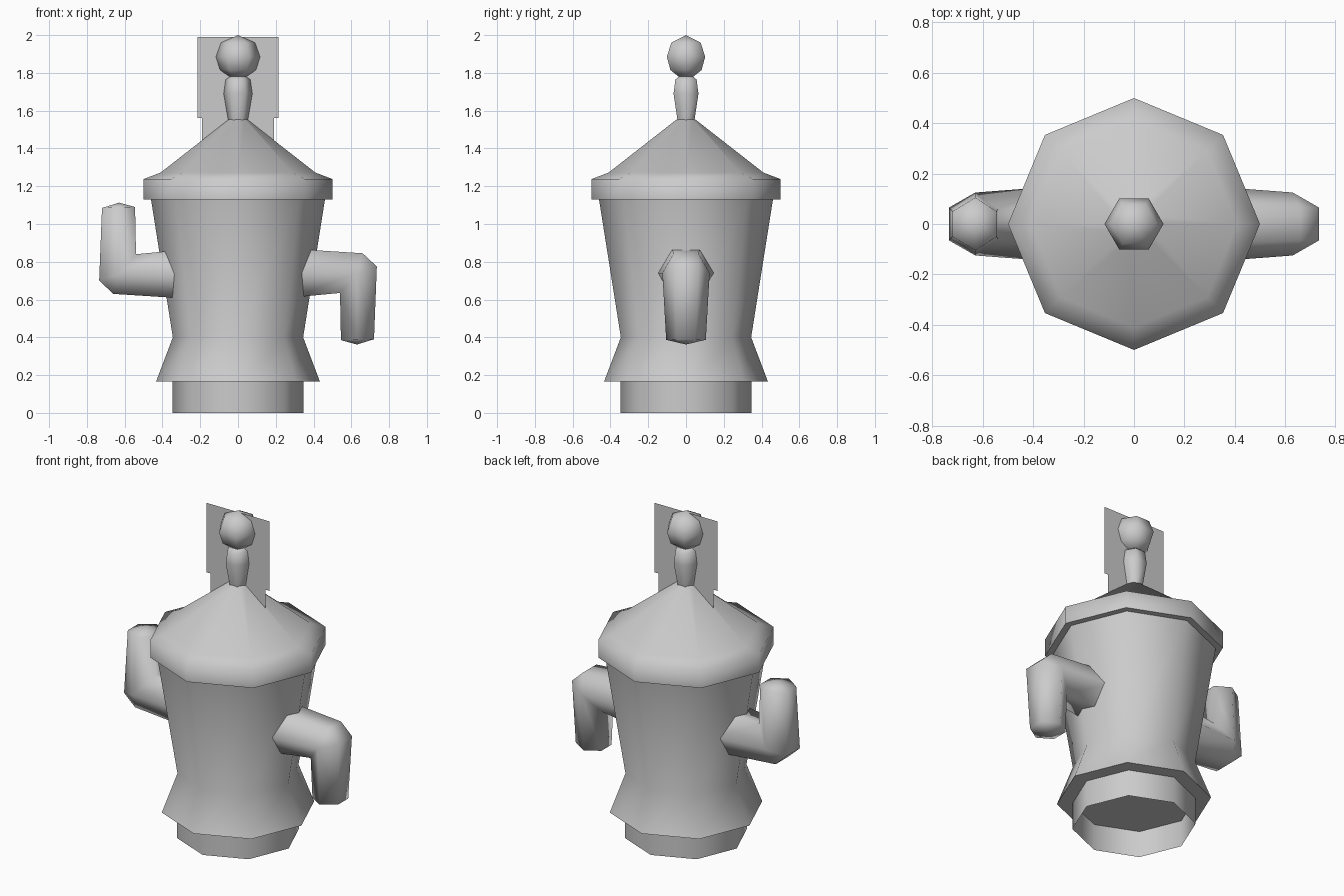
import bpy, bmesh, math

old = bpy.data.objects.get("Cube")
if old:
    bpy.data.objects.remove(old, do_unlink=True)

grey = bpy.data.materials.new("plain_grey")
grey.use_nodes = True
COLOUR = (0.6, 0.6, 0.6, 1)
grey.diffuse_color = COLOUR
grey.node_tree.nodes["Principled BSDF"].inputs["Base Color"].default_value = COLOUR


def finish(name, bm, angle=75, closed=True):
    """Turn a bmesh into a smooth shaded object."""
    bmesh.ops.remove_doubles(bm, verts=bm.verts, dist=0.0005)
    if closed:
        bmesh.ops.recalc_face_normals(bm, faces=bm.faces)
    mesh = bpy.data.meshes.new(name)
    bm.to_mesh(mesh)
    bm.free()
    mesh.materials.append(grey)
    obj = bpy.data.objects.new(name, mesh)
    bpy.context.collection.objects.link(obj)
    bpy.ops.object.select_all(action="DESELECT")
    obj.select_set(True)
    bpy.context.view_layer.objects.active = obj
    bpy.ops.object.shade_smooth_by_angle(angle=math.radians(angle))
    return obj


def bridge(bm, a, b):
    """Join two rings of vertices with quads."""
    n = len(a)
    for i in range(n):
        j = (i + 1) % n
        bm.faces.new((a[i], a[j], b[j], b[i]))


def lathe(name, profile, sides, closed=True):
    """Spin (radius, z) points around the z axis; radius 0 makes a pole."""
    bm = bmesh.new()
    rings = []
    for r, z in profile:
        turn = [2 * math.pi * i / sides for i in range(sides)]
        rings.append([bm.verts.new((r * math.cos(t), r * math.sin(t), z)) for t in turn])
    for a, b in zip(rings, rings[1:]):
        bridge(bm, a, b)
    return finish(name, bm, closed=closed)


# Open tube at the foot, wound so its normals face outwards
lathe("base_tube", [(0.347, 0), (0.347, 0.165)], 8, closed=False)

# Tapered body with a flared skirt
lathe("body", [(0, 0.165), (0.434, 0.165), (0.345, 0.4), (0.462, 1.14), (0, 1.14)], 8)

# Conical lid with a thick rim
lathe("lid", [(0, 1.13), (0.5, 1.13), (0.5, 1.238), (0.41, 1.272),
              (0.05, 1.553), (0, 1.553)], 8)

# Finial stem and knob
lathe("finial_stem", [(0, 1.55), (0.052, 1.55), (0.076, 1.69), (0.065, 1.765),
                      (0.04, 1.782), (0, 1.782)], 6)
lathe("finial_knob", [(0, 1.775), (0.045, 1.78), (0.095, 1.815), (0.117, 1.885),
                      (0.09, 1.96), (0, 2.0)], 6)


def arm(name, raised):
    """Bent six-sided arm: each ring has an outer pair, a middle pair and an inner pair."""
    rings = [
        ((0.30, 0.868, 0.077), (0.30, 0.74, 0.15), (0.30, 0.612, 0.077)),   # root
        ((0.66, 0.845, 0.065), (0.63, 0.74, 0.125), (0.54, 0.635, 0.06)),   # elbow top
        ((0.735, 0.775, 0.065), (0.63, 0.74, 0.125), (0.54, 0.635, 0.06)),  # elbow side
        ((0.72, 0.39, 0.05), (0.63, 0.387, 0.105), (0.545, 0.385, 0.05)),   # tip
    ]
    bm = bmesh.new()
    loops = []
    for outer, mid, inner in rings:
        half = [outer, mid, inner]
        points = [(x, y, z) for x, z, y in half] + [(x, -y, z) for x, z, y in reversed(half)]
        loops.append([bm.verts.new(p) for p in points])
    for a, b in zip(loops, loops[1:]):
        bridge(bm, a, b)
    bm.faces.new(loops[0])
    pole = bm.verts.new((0.63, 0, 0.362))
    for i, v in enumerate(loops[-1]):
        bm.faces.new((v, loops[-1][(i + 1) % 6], pole))
    bmesh.ops.dissolve_degenerate(bm, edges=bm.edges, dist=0.0005)
    if raised:  # half turn about the y direction
        for v in bm.verts:
            v.co.x, v.co.z = -v.co.x, 1.475 - v.co.z
    return finish(name, bm)


arm("left_arm_lowered", False)
arm("right_arm_raised", True)

# Flat upright plate through the finial, with a narrower foot inside the lid
bm = bmesh.new()
half = [(0.19, 1.4), (0.19, 1.56), (0.215, 1.56), (0.215, 1.99)]
outline = half + [(-x, z) for x, z in reversed(half)]
bm.faces.new([bm.verts.new((x, 0, z)) for x, z in outline])
finish("back_plate", bm, closed=False)
